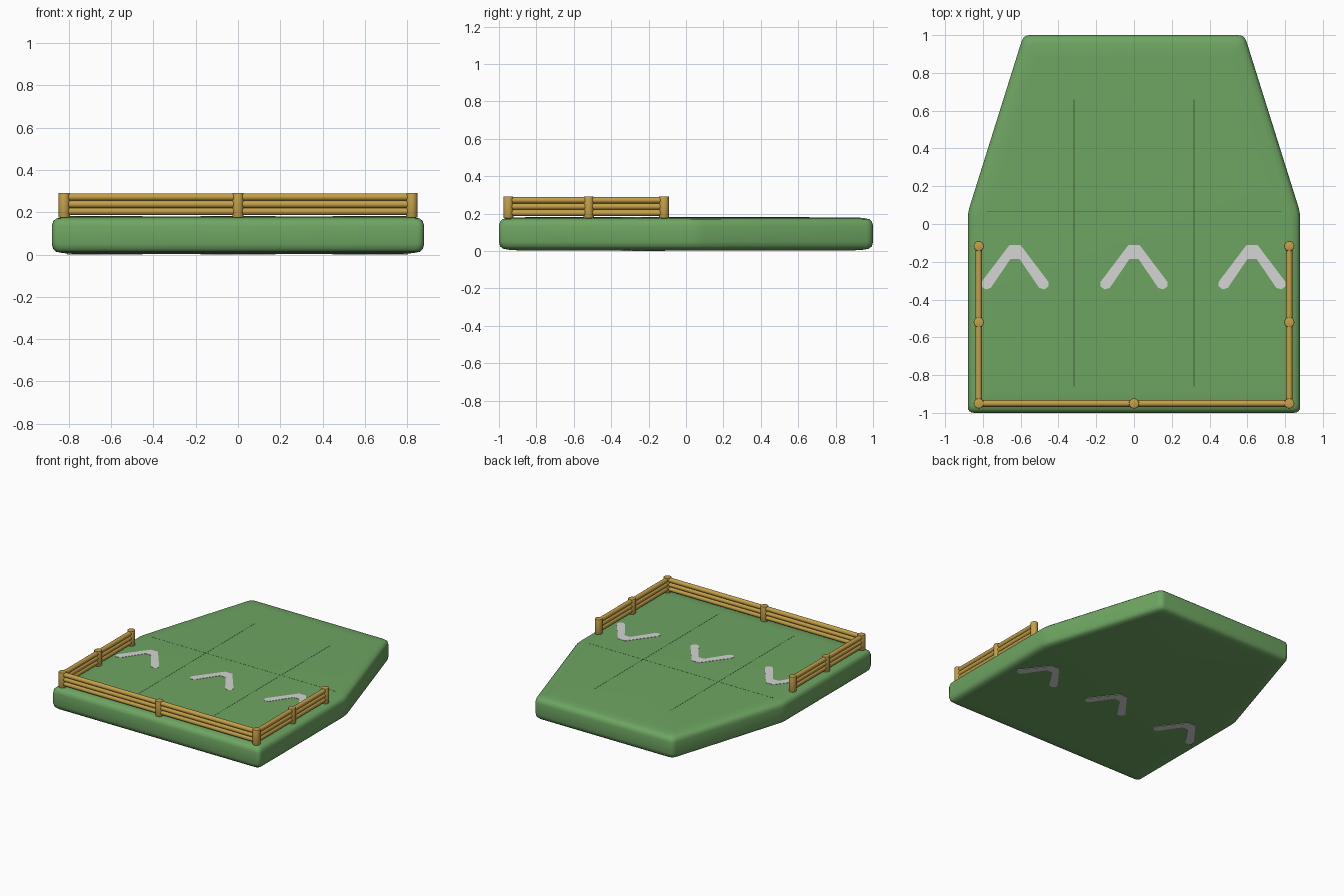
import bpy, bmesh, math
from mathutils import Vector

cube = bpy.data.objects.get("Cube")
if cube:
    bpy.data.objects.remove(cube, do_unlink=True)


def make_material(name, rgb):
    mat = bpy.data.materials.new(name)
    mat.use_nodes = True
    mat.diffuse_color = (*rgb, 1)
    mat.node_tree.nodes["Principled BSDF"].inputs["Base Color"].default_value = (*rgb, 1)
    return mat


GREEN = make_material("grass green", (0.156, 0.376, 0.122))
SEAM = make_material("dark seam green", (0.05, 0.12, 0.04))
GREY = make_material("pale grey", (0.66, 0.66, 0.66))
WOOD = make_material("golden wood", (0.55, 0.35, 0.065))


def finish(name, bm, mat, smooth=False):
    bmesh.ops.recalc_face_normals(bm, faces=bm.faces)
    mesh = bpy.data.meshes.new(name)
    bm.to_mesh(mesh)
    bm.free()
    mesh.materials.append(mat)
    obj = bpy.data.objects.new(name, mesh)
    bpy.context.collection.objects.link(obj)
    if smooth:
        bpy.ops.object.select_all(action="DESELECT")
        obj.select_set(True)
        bpy.context.view_layer.objects.active = obj
        bpy.ops.object.shade_smooth_by_angle(angle=math.radians(40))
    return obj


def rounded(points, radius, steps=4):
    """Outline with each corner replaced by a small curve."""
    out = []
    for i, p in enumerate(points):
        p = Vector(p)
        a = p + (Vector(points[i - 1]) - p).normalized() * radius
        b = p + (Vector(points[(i + 1) % len(points)]) - p).normalized() * radius
        for s in range(steps + 1):
            t = s / steps
            out.append(a * (1 - t) ** 2 + p * 2 * t * (1 - t) + b * t * t)
    return out


def plate(name, points, z0, z1, mat):
    bm = bmesh.new()
    face = bm.faces.new([bm.verts.new((p[0], p[1], z0)) for p in points])
    top = bmesh.ops.extrude_face_region(bm, geom=[face])["geom"]
    moved = [v for v in top if isinstance(v, bmesh.types.BMVert)]
    bmesh.ops.translate(bm, verts=moved, vec=(0, 0, z1 - z0))
    return finish(name, bm, mat)


def cylinder(name, start, end, radius, mat, bevel=0):
    start, end = Vector(start), Vector(end)
    axis = end - start
    bm = bmesh.new()
    bmesh.ops.create_cone(bm, cap_ends=True, segments=16, radius1=radius,
                          radius2=radius, depth=axis.length)
    if bevel:
        rims = [e for e in bm.edges if abs(e.verts[0].co.z - e.verts[1].co.z) < 1e-5]
        bmesh.ops.bevel(bm, geom=rims, offset=bevel, segments=2, affect="EDGES", profile=0.5)
    bm.transform(axis.to_track_quat("Z", "Y").to_matrix().to_4x4())
    bmesh.ops.translate(bm, verts=bm.verts, vec=(start + end) / 2)
    return finish(name, bm, mat, smooth=True)


# Softly padded slab: one outline lofted through insets and heights
outline = rounded([(-0.88, -1), (0.88, -1), (0.88, 0.06), (0.585, 1),
                   (-0.585, 1), (-0.88, 0.06)], 0.035)
layers = [(0.11, 0.003), (0.05, 0.007), (0.02, 0.013), (0.006, 0.026), (0, 0.05),
          (0, 0.135), (0.006, 0.158), (0.02, 0.17), (0.05, 0.177), (0.11, 0.18)]
bm = bmesh.new()
rings = [[bm.verts.new((p.x * (1 - d / 0.88), p.y * (1 - d), z)) for p in outline]
         for d, z in layers]
for low, high in zip(rings, rings[1:]):
    for i in range(len(low)):
        j = (i + 1) % len(low)
        bm.faces.new((low[i], low[j], high[j], high[i]))
bm.faces.new(rings[0])
bm.faces.new(rings[-1])
finish("slab", bm, GREEN, smooth=True)


# Fine seams between the pads
def seam(name, x0, x1, y0, y1):
    plate(name, [(x0, y0), (x1, y0), (x1, y1), (x0, y1)], 0.178, 0.1806, SEAM)


for side, label in ((1, "left"), (-1, "right")):
    x = side * 0.318
    seam(label + "_seam", x - 0.002, x + 0.002, -0.86, 0.66)
seam("cross_seam", -0.78, 0.78, 0.064, 0.0655)

# Chevron marks on both faces of the slab
half = [(0.03, -0.112), (0.176, -0.305), (0.178, -0.33), (0.155, -0.346),
        (0.128, -0.338), (0.024, -0.185)]
arrow = half + [(-x, y) for x, y in reversed(half)]
for label, cx in (("right", -0.63), ("middle", 0), ("left", 0.625)):
    shape = [(x + cx, y) for x, y in arrow]
    plate(label + "_top_chevron", shape, 0.176, 0.182, GREY)
    plate(label + "_bottom_chevron", shape, 0.0, 0.006, GREY)

# Fence: posts and three stacked rails on each run
FX, FRONT, MID, BACK = 0.822, -0.95, -0.52, -0.117


def post(name, x, y):
    cylinder(name, (x, y, 0.175), (x, y, 0.292), 0.027, WOOD, bevel=0.004)


def rails(name, a, b):
    for i in range(3):
        z = 0.204 + i * 0.034
        cylinder(f"{name}_rail_{i + 1}", (*a, z), (*b, z), 0.0175, WOOD)


post("front_middle_post", 0, FRONT)
rails("front", (-FX, FRONT), (FX, FRONT))
for side, label in ((1, "left"), (-1, "right")):
    for y, spot in ((FRONT, "front"), (MID, "middle"), (BACK, "back")):
        post(f"{label}_{spot}_post", side * FX, y)
    rails(label, (side * FX, FRONT), (side * FX, BACK))
